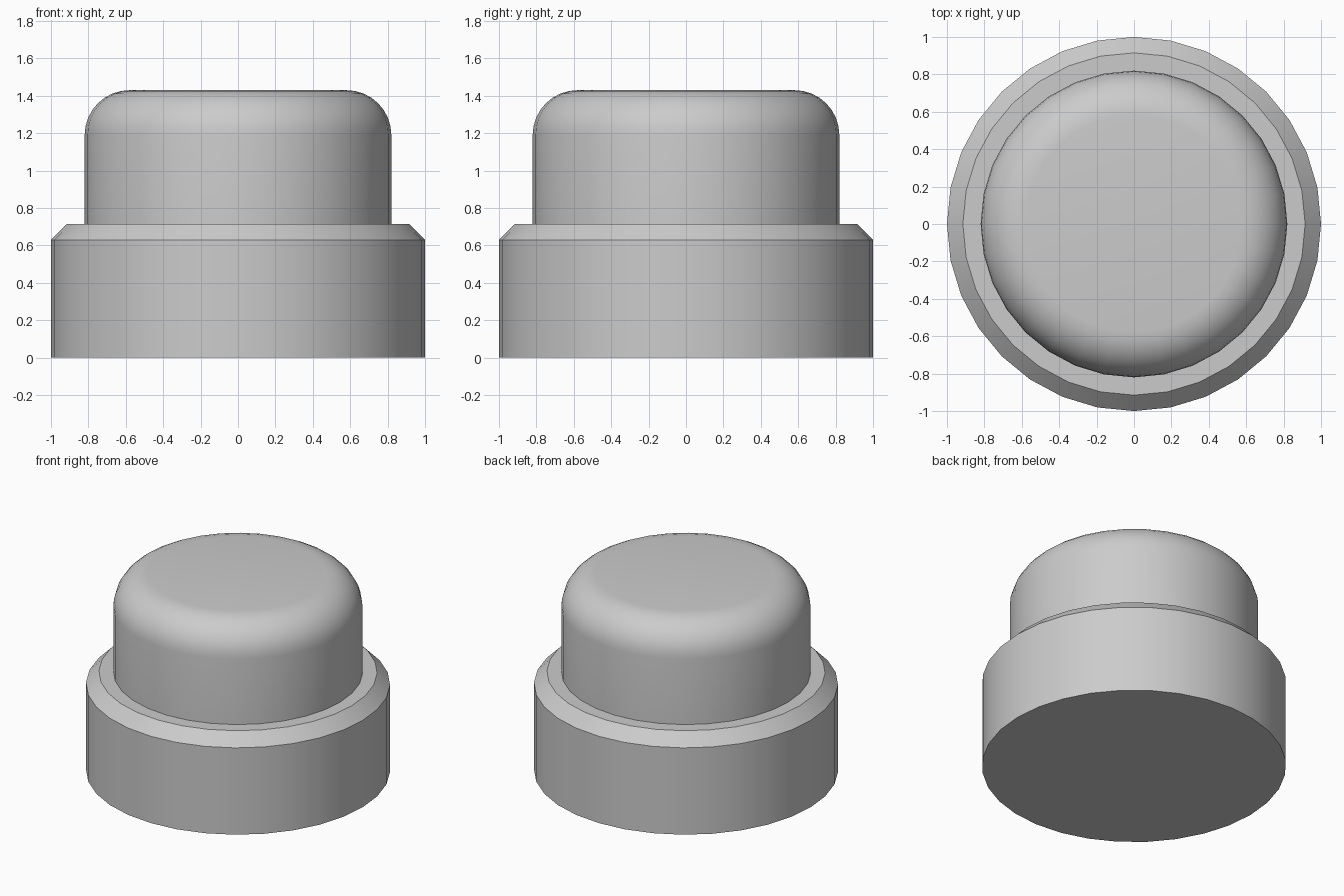
import bpy, bmesh, math

if "Cube" in bpy.data.objects:
    bpy.data.objects.remove(bpy.data.objects["Cube"])

SIDES = 32


def lathe(name, profile, cap_bottom=False, cap_top=False):
    """Revolve an (r, z) profile, listed bottom to top, around z."""
    bm = bmesh.new()
    rings = []
    for r, z in profile:
        rings.append([bm.verts.new((r * math.cos(2 * math.pi * i / SIDES),
                                    r * math.sin(2 * math.pi * i / SIDES), z))
                      for i in range(SIDES)])
    for low, high in zip(rings, rings[1:]):
        for i in range(SIDES):
            j = (i + 1) % SIDES
            bm.faces.new((low[i], low[j], high[j], high[i]))
    if cap_bottom:
        bm.faces.new(rings[0][::-1])
    if cap_top:
        bm.faces.new(rings[-1])
    mesh = bpy.data.meshes.new(name)
    bm.to_mesh(mesh)
    bm.free()
    obj = bpy.data.objects.new(name, mesh)
    bpy.context.collection.objects.link(obj)
    bpy.ops.object.select_all(action='DESELECT')
    obj.select_set(True)
    bpy.context.view_layer.objects.active = obj
    bpy.ops.object.shade_smooth_by_angle(angle=math.radians(30))
    return obj


# Wide base with a chamfered rim and a flat ledge
lathe("base", [(1, 0), (1, 0.63), (0.915, 0.715), (0.82, 0.715)], cap_bottom=True)

# Button with a rounded top edge
R, TOP, FILLET, STEPS = 0.82, 1.43, 0.24, 8
arc = [(R - FILLET + FILLET * math.cos(a), TOP - FILLET + FILLET * math.sin(a))
       for a in (math.pi / 2 * k / STEPS for k in range(STEPS + 1))]
lathe("button", [(R, 0.715)] + arc, cap_top=True)
